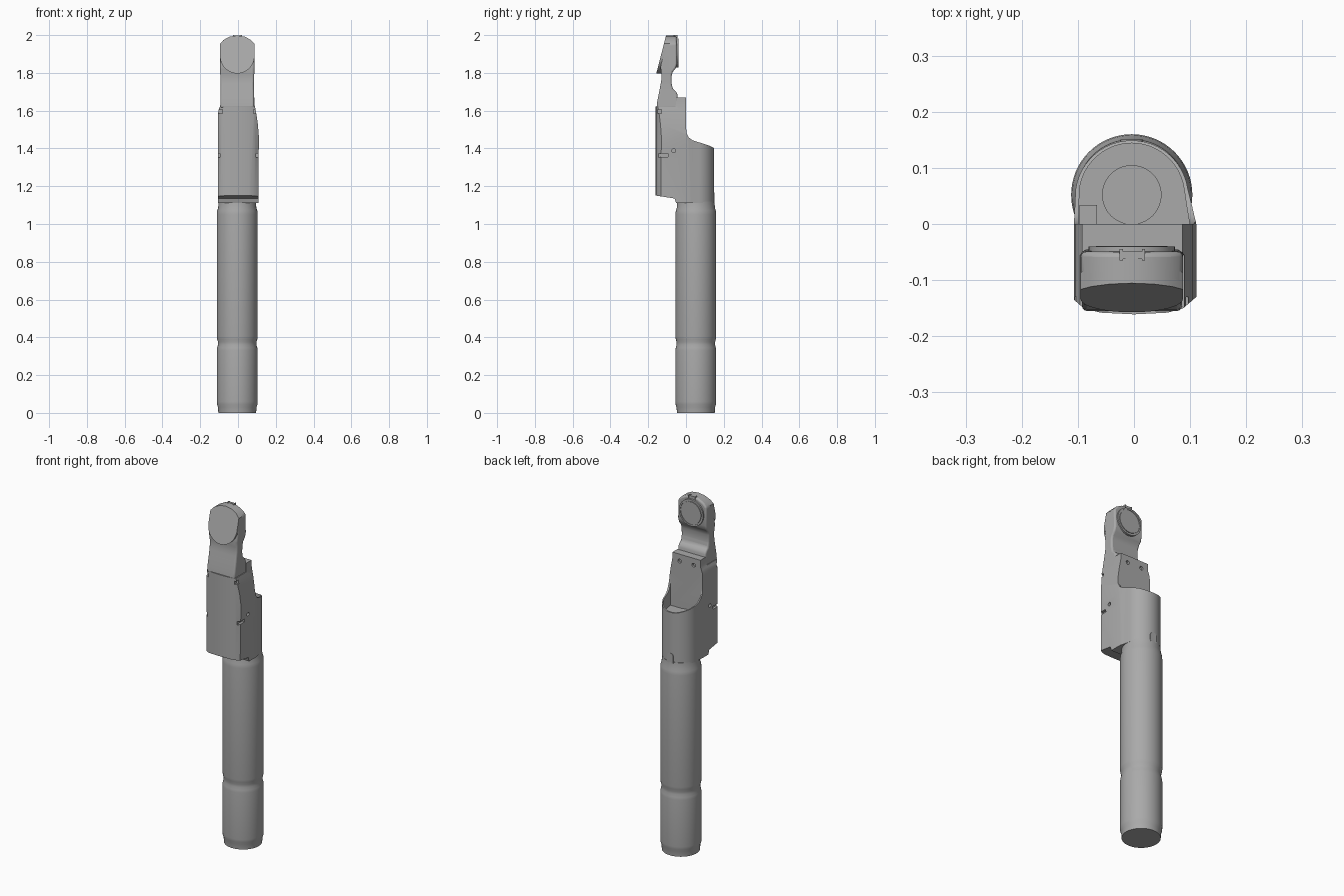
import bpy, bmesh, math
from mathutils import Vector

cube = bpy.data.objects.get("Cube")
if cube:
    bpy.data.objects.remove(cube, do_unlink=True)

grey = bpy.data.materials.new("mid grey")
grey.use_nodes = True
grey.diffuse_color = (0.4, 0.4, 0.4, 1)
grey.node_tree.nodes["Principled BSDF"].inputs["Base Color"].default_value = grey.diffuse_color

CX, CY = -0.004, 0.052   # handle axis


def finish(bm, name):
    bmesh.ops.recalc_face_normals(bm, faces=bm.faces)
    mesh = bpy.data.meshes.new(name)
    bm.to_mesh(mesh)
    bm.free()
    mesh.materials.append(grey)
    ob = bpy.data.objects.new(name, mesh)
    bpy.context.collection.objects.link(ob)
    return ob


def prism(name, points, axis, low, high):
    """Extrude a 2D outline along an axis; outline uses the other two axes in order."""
    bm = bmesh.new()
    verts = []
    for p in points:
        co = list(p)
        co.insert(axis, low)
        verts.append(bm.verts.new(co))
    face = bm.faces.new(verts)
    moved = bmesh.ops.extrude_face_region(bm, geom=[face])["geom"]
    step = Vector((0, 0, 0))
    step[axis] = high - low
    bmesh.ops.translate(bm, vec=step, verts=[g for g in moved if isinstance(g, bmesh.types.BMVert)])
    return finish(bm, name)


def arc(cx, cy, r, start, end, n=24):
    angles = [math.radians(start + (end - start) * i / n) for i in range(n + 1)]
    return [(cx + r * math.cos(a), cy + r * math.sin(a)) for a in angles]


def disc(name, axis, u, v, r, low, high, n=48):
    return prism(name, arc(u, v, r, 0, 360 - 360 / n, n - 1), axis, low, high)


def box(name, x0, x1, y0, y1, z0, z1):
    return prism(name, [(x0, y0), (x1, y0), (x1, y1), (x0, y1)], 2, z0, z1)


def cut(ob, tool, operation="DIFFERENCE"):
    mod = ob.modifiers.new("cut", "BOOLEAN")
    mod.operation, mod.object, mod.solver = operation, tool, "EXACT"
    bpy.context.view_layer.objects.active = ob
    bpy.ops.object.modifier_apply(modifier=mod.name)
    bpy.data.objects.remove(tool, do_unlink=True)


def bevel(ob, width, segments=3, angle=35):
    mod = ob.modifiers.new("soft edges", "BEVEL")
    mod.width, mod.segments = width, segments
    mod.limit_method, mod.angle_limit = "ANGLE", math.radians(angle)


def smooth(ob, angle=30):
    bpy.ops.object.select_all(action="DESELECT")
    ob.select_set(True)
    bpy.context.view_layer.objects.active = ob
    bpy.ops.object.shade_smooth_by_angle(angle=math.radians(angle))


# Handle: a lathed tube with a groove and narrowed ends
profile = [(0.1, 0), (0.102, 0.03), (0.107, 0.045), (0.108, 0.06), (0.108, 0.33), (0.106, 0.345),
           (0.102, 0.36), (0.102, 0.375), (0.106, 0.39), (0.108, 0.405), (0.108, 1.05),
           (0.106, 1.07), (0.101, 1.085), (0.099, 1.12)]
bm = bmesh.new()
rings = []
for r, z in profile:
    rings.append([bm.verts.new((x, y, z)) for x, y in arc(CX, CY, r, 0, 354.375, 63)])
for a, b in zip(rings, rings[1:]):
    for i in range(64):
        j = (i + 1) % 64
        bm.faces.new((a[i], a[j], b[j], b[i]))
bm.faces.new(rings[0])
bm.faces.new(rings[-1])
smooth(finish(bm, "handle"))

# Body: plan outline trimmed by the side and front outlines
plan = [(-0.06, -0.158), (0, -0.161), (0.06, -0.158), (0.088, -0.15), (0.111, -0.13), (0.111, 0),
        (0.104, 0.03)] + arc(CX, 0.048, 0.101, 8, 172) + \
       [(-0.107, 0), (-0.107, -0.135), (-0.09, -0.15)]
body = prism("body", plan, 2, 1.08, 1.7)
side = [(-0.17, 1.155), (-0.157, 1.15), (-0.06, 1.135), (-0.052, 1.11), (0.17, 1.11), (0.17, 1.392),
        (0.15, 1.402), (0.12, 1.416), (0.07, 1.432), (0.035, 1.443), (0.015, 1.458), (0.004, 1.48),
        (0, 1.51), (0, 1.67), (-0.05, 1.67), (-0.055, 1.622), (-0.17, 1.622)]
cut(body, prism("side_trim", side, 0, -0.2, 0.2), "INTERSECT")
front = [(-0.2, 1.0), (0.107, 1.0), (0.108, 1.35), (0.111, 1.42), (0.11, 1.47), (0.105, 1.53),
         (0.096, 1.59), (0.088, 1.63), (0.085, 1.7), (-0.092, 1.7), (-0.093, 1.63), (-0.104, 1.6),
         (-0.107, 1.56), (-0.2, 1.5)]
cut(body, prism("front_trim", front, 1, -0.3, 0.3), "INTERSECT")

# Open scoop behind the body
scoop = [(0.099, 0), (0.094, 0.03)] + arc(CX, 0.05, 0.094, 8, 172) + [(-0.098, 0.03), (-0.099, 0)]
cut(body, prism("scoop", scoop, 2, 1.36, 1.7))

# Side slots, corner notches and screw holes
for s in (-1, 1):
    x0, x1 = sorted((s * 0.094, s * 0.2))
    cut(body, box("slot", x0, x1, -0.145, -0.095, 1.355, 1.372))
    cut(body, box("slot_front", x0, x1, -0.17, -0.138, 1.352, 1.366))
    x0, x1 = sorted((s * 0.083, s * 0.2))
    cut(body, box("corner_notch", x0, x1, -0.17, -0.13, 1.585, 1.605))
    cut(body, disc("side_hole", 0, -0.065, 1.388, 0.01, x0, x1, 20))
    cut(body, disc("back_hole", 1, CX + s * 0.045, 1.63, 0.011, -0.012, 0.05, 20))
smooth(body)

# Fittings on the scoop floor and the release tab at the back
smooth(disc("floor_disc", 2, CX, CY, 0.053, 1.358, 1.363))
box("floor_step", -0.097, -0.066, 0, 0.034, 1.358, 1.366)
tab = [(CX - 0.02, 1.112), (CX + 0.02, 1.112)] + arc(CX, 1.148, 0.02, 0, 180, 12)
smooth(prism("release_tab", tab, 1, 0.143, 0.151))

# Head and neck: side outline trimmed by the front outline
neck = [(-0.156, 1.615), (-0.152, 1.65), (-0.14, 1.71), (-0.131, 1.76), (-0.13, 1.79), (-0.135, 1.83),
        (-0.1, 2.01), (-0.05, 2.01), (-0.047, 1.85), (-0.054, 1.825), (-0.07, 1.805), (-0.076, 1.785),
        (-0.076, 1.745), (-0.07, 1.715), (-0.052, 1.7), (-0.045, 1.685), (-0.045, 1.615)]
head = prism("head", neck, 0, -0.2, 0.2)
crown = [(0.087, 1.955), (0.068, 1.975), (0.035, 1.992), (CX, 1.998),
         (-0.043, 1.992), (-0.076, 1.975), (-0.095, 1.955)]
outline = [(-0.093, 1.6), (0.086, 1.6), (0.084, 1.74), (0.087, 1.82)] + crown + [(-0.095, 1.82), (-0.092, 1.74)]
cut(head, prism("head_trim", outline, 1, -0.3, 0.1), "INTERSECT")
bevel(head, 0.009)
smooth(head)

# Sloping face pad with a round lower edge
pad_outline = arc(CX, 1.888, 0.091, 180, 360, 32) + crown
pad = prism("face_pad", pad_outline, 1, -0.3, 0.1)
wedge = [(-0.159, 1.79), (-0.105, 2.0), (-0.075, 2.0), (-0.125, 1.79)]
cut(pad, prism("pad_trim", wedge, 0, -0.2, 0.2), "INTERSECT")
smooth(pad)

# Round lens at the back of the head, inside a raised rim
rim = disc("lens_rim", 1, CX, 1.905, 0.077, -0.06, -0.04)
cut(rim, disc("rim_recess", 1, CX, 1.905, 0.068, -0.043, 0))
smooth(rim)
smooth(disc("lens", 1, CX, 1.905, 0.064, -0.05, -0.039))

# Latch on the crown
for x in (-0.026, 0.014):
    box("latch_post", x, x + 0.006, -0.065, -0.045, 1.985, 2.0)
box("latch_bar", -0.026, 0.02, -0.062, -0.049, 1.985, 1.999)
